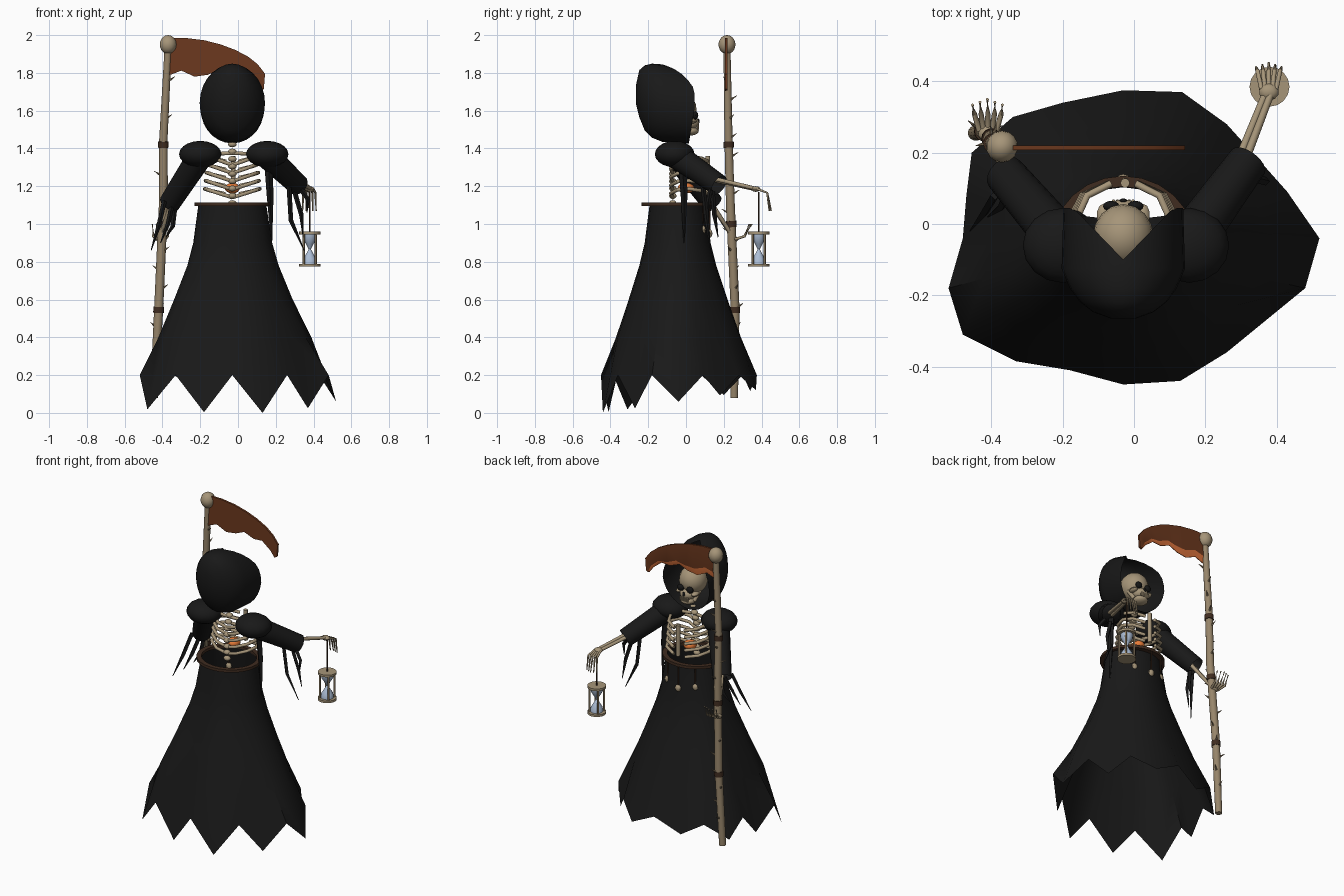
import bpy, bmesh, math, random
from mathutils import Vector

random.seed(4)
if "Cube" in bpy.data.objects:
    bpy.data.objects.remove(bpy.data.objects["Cube"])

CX = -0.03  # body centre line


def material(name, r, g, b):
    m = bpy.data.materials.new(name)
    m.use_nodes = True
    m.diffuse_color = (r, g, b, 1)
    m.node_tree.nodes["Principled BSDF"].inputs["Base Color"].default_value = (r, g, b, 1)
    return m


cloth = material("black cloth", .0095, .0095, .0095)
bone = material("bone", .38, .3, .19)
wood = material("pale wood", .31, .235, .145)
leather = material("dark leather", .05, .025, .014)
rust = material("rusty blade", .15, .04, .013)
edge = material("bright blade edge", .7, .17, .045)
ember = material("ember heart", .8, .2, .04)
glass = material("blue glass", .42, .52, .68)
socket = material("dark socket", .008, .008, .008)


def finish(name, bm, *mats):
    bmesh.ops.recalc_face_normals(bm, faces=bm.faces)
    me = bpy.data.meshes.new(name)
    bm.to_mesh(me)
    bm.free()
    for m in mats:
        me.materials.append(m)
    ob = bpy.data.objects.new(name, me)
    bpy.context.scene.collection.objects.link(ob)


def loft(name, rings, mat, cap_start=True, cap_end=True):
    """Skin closed rings of points."""
    bm = bmesh.new()
    rows = [[bm.verts.new(p) for p in r] for r in rings]
    n = len(rows[0])
    for a, b in zip(rows, rows[1:]):
        for i in range(n):
            bm.faces.new((a[i], a[(i + 1) % n], b[(i + 1) % n], b[i]))
    if cap_start:
        bm.faces.new(rows[0])
    if cap_end:
        bm.faces.new(rows[-1])
    finish(name, bm, mat)


def tube(name, pts, radii, mat, sides=10, caps=True):
    """Sweep a circle of varying radius along a path."""
    pts = [Vector(p) for p in pts]
    if not isinstance(radii, list):
        radii = [radii] * len(pts)
    rings = []
    for i, p in enumerate(pts):
        d = (pts[min(i + 1, len(pts) - 1)] - pts[max(i - 1, 0)]).normalized()
        up = Vector((0, 1, 0)) if abs(d.z) > .75 else Vector((0, 0, 1))
        u = d.cross(up).normalized()
        v = d.cross(u)
        rings.append([p + (u * math.cos(a) + v * math.sin(a)) * radii[i]
                      for a in (math.tau * k / sides for k in range(sides))])
    loft(name, rings, mat, caps, caps)


def ball(name, c, r, mat, seg=16, rows=10):
    bm = bmesh.new()
    bmesh.ops.create_uvsphere(bm, u_segments=seg, v_segments=rows, radius=1)
    for v in bm.verts:
        v.co = Vector(c) + Vector([v.co[k] * r[k] for k in range(3)])
    finish(name, bm, mat)


# Skirt: blends from an oval waist to a ragged hem
hem = [(-.03, -.45), (.13, -.44), (.26, -.36), (.37, -.27), (.48, -.18), (.52, -.04), (.43, .09),
       (.35, .18), (.26, .28), (.135, .37), (-.03, .375), (-.2, .34), (-.34, .3), (-.455, .2),
       (-.47, .08), (-.48, -.04), (-.52, -.18), (-.48, -.31), (-.33, -.385), (-.18, -.41)]
rings = []
for z, t in ((1.1, 0), (.9, .1), (.78, .21), (.6, .43), (.4, .69), (None, 1)):
    ring = []
    for i, (hx, hy) in enumerate(hem):
        a = math.tau * i / len(hem) - math.pi / 2
        wx, wy = CX + .18 * math.cos(a), -.045 + .148 * math.sin(a)
        hz = max(0, .065 + .15 * hy) if i % 2 else .2
        inset = .02 * math.sin(math.pi * t) if hx > .45 else 0
        ring.append((wx + (hx - wx) * t - inset, wy + (hy - wy) * t, hz if z is None else z))
    rings.append(ring)
loft("skirt", rings, cloth, False, False)


# Belt ring with hanging charms
def oval(rx, ry, z):
    return [(CX + rx * math.cos(a), -.05 + ry * math.sin(a), z)
            for a in (math.tau * k / 24 for k in range(24))]


loft("belt", [oval(.17, .155, 1.095), oval(.2, .185, 1.095), oval(.2, .185, 1.113),
              oval(.17, .155, 1.113), oval(.17, .155, 1.095)], leather, False, False)
for i in (-1, 0, 1):
    x, y, z = CX + i * .1, .125 - .035 * abs(i), .95 + .02 * abs(i)
    tube("charm_cord", [(x, y, 1.1), (x, y, z)], .004, leather)
    ball("charm", (x, y, z), (.02, .015, .023), bone, 10, 6)

# Hood: oval sections from back to front, with a notch in the rim
rings = []
for y, zc, rx, rz in ((-.265, 1.685, .035, .05), (-.247, 1.69, .085, .125), (-.218, 1.667, .122, .173),
                      (-.18, 1.653, .15, .196), (-.125, 1.64, .173, .205), (.045, 1.61, .168, .183)):
    ring = []
    for k in range(28):
        a = math.tau * k / 28
        x, z, yy = rx * math.cos(a), zc + rz * math.sin(a), y
        if y > 0:
            if z > zc:
                yy -= .145 * max(0, 1 - abs(x) / .14)
                z += (y - yy) * .3
            else:
                yy += .03 * math.sin(a)
        ring.append((CX + x, yy, z))
    rings.append(ring)
loft("hood", rings, cloth, True, False)

# Skull
ball("cranium", (CX, -.035, 1.607), (.085, .091, .09), bone)
ball("upper_jaw", (CX, .02, 1.535), (.05, .05, .037), bone)
ball("lower_jaw", (CX, .02, 1.493), (.047, .048, .025), bone)
ball("nose_hole", (CX, .065, 1.543), (.011, .007, .015), socket, 8, 6)
for s in (-1, 1):
    ball("eye_socket", (CX + s * .034, .05, 1.575), (.023, .015, .021), socket, 12, 8)
    ball("cheekbone", (CX + s * .055, .024, 1.545), (.02, .033, .014), bone, 10, 6)
    tube("jaw_branch", [(CX + s * .057, -.02, 1.555), (CX + s * .042, .018, 1.493)], .013, bone)
for k in range(6):
    x = CX + (k - 2.5) * .011
    tube("tooth", [(x, .064, 1.5), (x, .064, 1.524)], .0055, bone, 6)

# Spine, ribs, breastbone and heart
for k in range(9):
    z = 1.11 + k * .039
    ball("vertebra", (CX, -.07 + max(0, z - 1.3) * .3, z), (.024, .02, .016), bone, 10, 6)
for k in range(5):
    z, w = 1.14 + k * .043, 1 - .03 * k
    for s in (-1, 1):
        path = [(0, -.07, 0), (.07, -.08, .022), (.13, -.045, .042), (.146, .02, .046),
                (.115, .08, .036), (.04, .113, .02)]
        tube("rib", [(CX + s * x * w, y, z + dz) for x, y, dz in path], .01, bone)
for s in (-1, 1):
    tube("collar_bone", [(CX, -.05, 1.375), (CX + s * .14, -.03, 1.37)], .01, bone)
tube("breastbone", [(CX + .005, .117, 1.16), (CX + .005, .115, 1.36)], .013, bone)
ball("heart", (CX, 0, 1.19), (.04, .045, .028), ember, 12, 8)

# Shoulders, sleeves, forearms
arms = {"right": ((-.2, -.05, 1.36), (-.362, .14, 1.11), (-.41, .255, .92)),
        "left": ((.155, -.05, 1.36), (.32, .175, 1.205), (.378, .37, 1.185))}
for side, (sh, cuff, wrist) in arms.items():
    ball(side + "_shoulder", (sh[0], -.06, 1.37), (.112, .105, .07), cloth, 16, 10)
    tube(side + "_sleeve", [sh, cuff], [.068, .057], cloth, 16, False)
    start = Vector(sh).lerp(Vector(cuff), .75)
    for off in (-.011, .011):
        d = Vector((off, 0, off * .3))
        tube(side + "_forearm", [start + d, Vector(wrist) + d * .7], [.012, .01], bone)
    ball(side + "_palm", wrist, (.028, .024, .015), bone, 10, 6)

# Fingers: the right hand reaches past the staff, the left one droops
for k in range(5):
    t = k - 2
    tube("right_finger", [(-.41 + t * .012, .262, .92), (-.41 + t * .019, .31, .935),
                          (-.411 + t * .021, .35 - abs(t) * .008, 1.0)], [.008, .007, .004], bone)
    tube("left_finger", [(.378 + t * .01, .378, 1.185), (.378 + t * .016, .43, 1.165),
                         (.378 + t * .018, .452 - abs(t) * .006, 1.07)], [.007, .006, .003], bone)

# Torn strips under the sleeves and one long strip at the side
strips = [[(-.35, .1, 1.1), (-.37, .05, 1.0), (-.41, .02, .9)],
          [(-.39, .08, 1.12), (-.42, .03, .99), (-.46, -.02, .86)],
          [(-.335, .12, 1.08), (-.345, .1, .99), (-.38, .08, .93)],
          [(.27, .09, 1.2), (.28, .11, 1.02), (.35, .13, .86)],
          [(.3, .14, 1.17), (.335, .15, 1.05), (.345, .17, .93)],
          [(.335, .13, 1.18), (.37, .12, 1.13), (.365, .12, 1.06)]]
for path in strips:
    tube("torn_strip", path, [.013, .012, .002], cloth, 4)
tube("side_strip", [(.16, -.02, 1.34), (.17, -.01, 1.15), (.178, -.01, .9)], [.022, .018, .003], cloth, 4)

# Scythe staff with knob, bands and thorns
staff = [Vector(p) for p in ((-.445, .255, .08), (-.42, .26, .55), (-.395, .235, 1.1),
                             (-.395, .225, 1.45), (-.37, .217, 1.93))]


def on_staff(z):
    for a, b in zip(staff, staff[1:]):
        if z <= b.z:
            return a.lerp(b, (z - a.z) / (b.z - a.z))


tube("scythe_staff", staff, [.021, .024, .024, .022, .019], wood, 14)
ball("staff_knob", (-.37, .217, 1.95), (.045, .045, .05), bone, 14, 10)
for z in (.545, 1.0, 1.42):
    tube("staff_band", [on_staff(z - .016), on_staff(z + .016)], .028, leather, 14)
for k in range(16):
    p, a = on_staff(.25 + k * .1), random.uniform(0, math.tau)
    d = Vector((math.cos(a), math.sin(a), .6))
    tube("thorn", [p + d * .012, p + d * .05], [.008, .001], wood, 6)

# Blade: bright along the ragged lower edge of its rear side
top = [(-.37, 1.985), (-.27, 1.984), (-.175, 1.972), (-.09, 1.95), (-.015, 1.922),
       (.055, 1.885), (.105, 1.845), (.143, 1.795), (.137, 1.715)]
low = [(-.37, 1.785), (-.3, 1.812), (-.23, 1.78), (-.16, 1.79), (-.1, 1.815),
       (-.03, 1.788), (.03, 1.792), (.09, 1.745), (.12, 1.705)]
bevel = [Vector(l).lerp(Vector(t), .22) for l, t in zip(low, top)]
bm = bmesh.new()
rows = [[bm.verts.new((x, y, z)) for x, z in pts]
        for y, pts in ((.207, low), (.207, top), (.22, top), (.22, bevel), (.211, low))]
for r in range(5):
    a, b = rows[r], rows[(r + 1) % 5]
    for i in range(len(top) - 1):
        bm.faces.new((a[i], a[i + 1], b[i + 1], b[i])).material_index = int(r > 2)
for i in (0, -1):
    bm.faces.new([row[i] for row in rows])
finish("scythe_blade", bm, rust, edge)

# Hourglass hanging from the left hand
HX, HY = .38, .385
tube("hourglass_cord", [(HX, HY, .955), (HX, HY, 1.17)], .004, leather)
for z in (.775, .945):
    tube("hourglass_plate", [(HX, HY, z), (HX, HY, z + .014)], .056, bone, 16)
for k in range(4):
    a = math.tau * (k + .5) / 4
    x, y = HX + .045 * math.cos(a), HY + .045 * math.sin(a)
    tube("hourglass_post", [(x, y, .78), (x, y, .95)], .006, wood)
tube("hourglass_glass", [(HX, HY, z) for z in (.789, .815, .84, .867, .894, .92, .945)],
     [.038, .036, .02, .006, .02, .036, .038], glass, 14)

# Smooth shading with sharp edges kept
bpy.ops.object.select_all(action='DESELECT')
for ob in bpy.context.scene.objects:
    if ob.type == 'MESH':
        ob.select_set(True)
        bpy.context.view_layer.objects.active = ob
bpy.ops.object.shade_smooth_by_angle(angle=math.radians(40))
